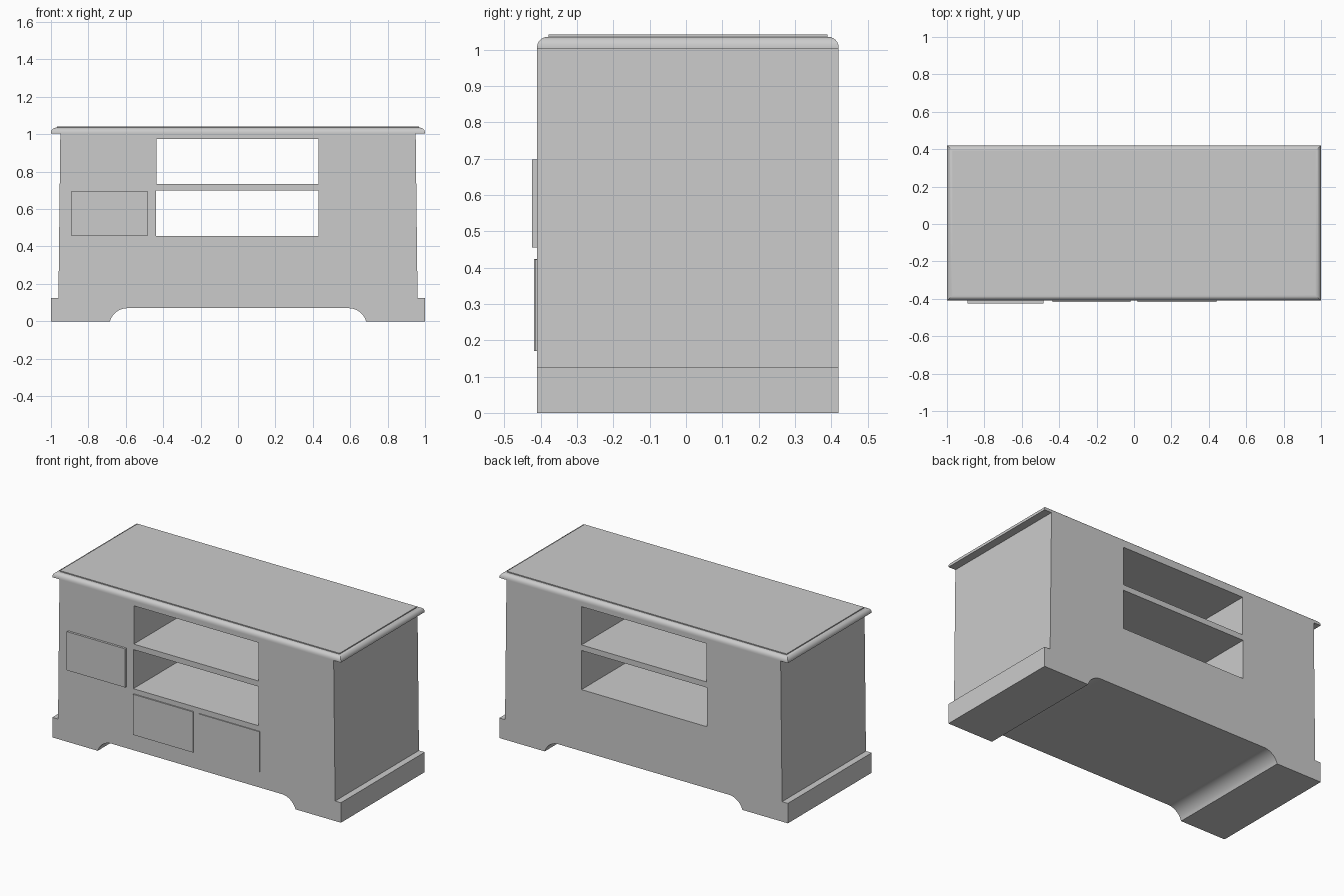
import bpy, bmesh, math

cube = bpy.data.objects.get("Cube")
if cube:
    bpy.data.objects.remove(cube, do_unlink=True)

grey = bpy.data.materials.new("plain_grey")
grey.use_nodes = True
colour = (0.6, 0.6, 0.6, 1)
grey.diffuse_color = colour
grey.node_tree.nodes["Principled BSDF"].inputs["Base Color"].default_value = colour

FRONT, BACK = -0.41, 0.42
MID = (FRONT + BACK) / 2
HALF = (BACK - FRONT) / 2
SLAB = 1.003


def select(obj):
    bpy.ops.object.select_all(action='DESELECT')
    obj.select_set(True)
    bpy.context.view_layer.objects.active = obj


def mesh_object(name, bm):
    bmesh.ops.recalc_face_normals(bm, faces=bm.faces)
    mesh = bpy.data.meshes.new(name)
    bm.to_mesh(mesh)
    bm.free()
    obj = bpy.data.objects.new(name, mesh)
    bpy.context.collection.objects.link(obj)
    mesh.materials.append(grey)
    return obj


def box(name, x0, x1, y0, y1, z0, z1):
    bm = bmesh.new()
    bmesh.ops.create_cube(bm, size=1)
    for v in bm.verts:
        v.co = ((x0 + x1) / 2 + v.co.x * (x1 - x0),
                (y0 + y1) / 2 + v.co.y * (y1 - y0),
                (z0 + z1) / 2 + v.co.z * (z1 - z0))
    return mesh_object(name, bm)


def rect(x0, x1, z0, z1):
    return [(x0, z0), (x1, z0), (x1, z1), (x0, z1)]


# Cabinet body: front outline with plinth steps, arched base and two through shelves
R = 0.1
angles = [math.radians(a) for a in range(20, 91, 7)]
arch = [(0.59 + R * math.cos(a), -0.03 + R * math.sin(a)) for a in angles]
arch[0] = (0.685, 0)
side = [(0.95, SLAB), (0.96, 0.125), (1, 0.125), (1, 0)] + arch
outline = side + [(-x, z) for x, z in reversed(side)]
openings = [rect(-0.435, 0.43, 0.735, 0.975), rect(-0.438, 0.43, 0.455, 0.7)]

curve = bpy.data.curves.new("cabinet_body", 'CURVE')
curve.dimensions = '2D'
curve.fill_mode = 'BOTH'
curve.extrude = HALF
for loop in [outline] + openings:
    spline = curve.splines.new('POLY')
    spline.points.add(len(loop) - 1)
    for point, (x, z) in zip(spline.points, loop):
        point.co = (x, z, 0, 1)
    spline.use_cyclic_u = True
body = bpy.data.objects.new("cabinet_body", curve)
body.rotation_euler.x = math.pi / 2
body.location.y = MID
bpy.context.collection.objects.link(body)
select(body)
bpy.ops.object.convert(target='MESH')
body = bpy.context.view_layer.objects.active
bm = bmesh.new()
bm.from_mesh(body.data)
bmesh.ops.remove_doubles(bm, verts=bm.verts, dist=0.0005)
bmesh.ops.recalc_face_normals(bm, faces=bm.faces)
bm.to_mesh(body.data)
bm.free()
body.data.materials.clear()
body.data.materials.append(grey)
bpy.ops.object.shade_smooth_by_angle(angle=math.radians(30))

# Table top: rounded rim stepping up to a thin raised panel
levels = [(0, SLAB), (0, 1.007)]
for i in range(1, 7):
    a = math.radians(15 * i)
    levels.append((0.028 * (1 - math.cos(a)), 1.007 + 0.028 * math.sin(a)))
levels += [(0.031, 1.035), (0.031, 1.041)]
bm = bmesh.new()
rings = [[bm.verts.new((sx * (1 - inset), MID + sy * (HALF - inset), z))
          for sx, sy in ((-1, -1), (1, -1), (1, 1), (-1, 1))]
         for inset, z in levels]
for low, high in zip(rings, rings[1:]):
    for i in range(4):
        j = (i + 1) % 4
        bm.faces.new((low[i], low[j], high[j], high[i]))
bm.faces.new(rings[0])
bm.faces.new(rings[-1])
select(mesh_object("table_top", bm))
bpy.ops.object.shade_smooth_by_angle(angle=math.radians(30))

# Raised drawer and door fronts
box("side_door_front", -0.89, -0.485, -0.424, FRONT + 0.002, 0.455, 0.697)
box("right_drawer_front", -0.435, -0.02, -0.418, FRONT + 0.002, 0.17, 0.424)
box("left_drawer_front", 0.02, 0.44, -0.416, FRONT + 0.002, 0.17, 0.422)
